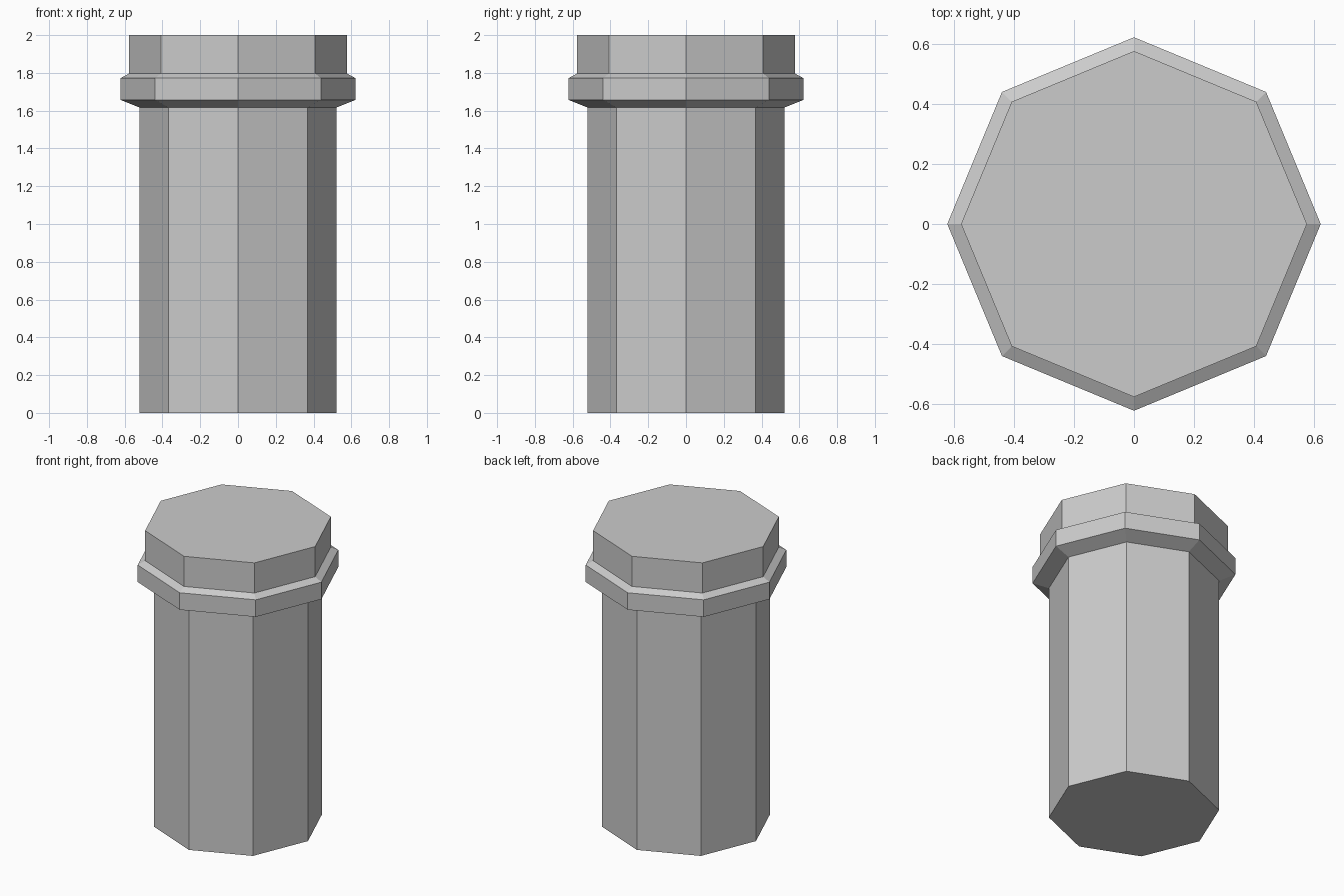
import bpy
import bmesh
from math import cos, sin, tau

SIDES = 8

if "Cube" in bpy.data.objects:
    bpy.data.objects.remove(bpy.data.objects["Cube"], do_unlink=True)

grey = bpy.data.materials.new("plain grey")
grey.use_nodes = True
colour = (0.6, 0.6, 0.6, 1)
grey.diffuse_color = colour
grey.node_tree.nodes["Principled BSDF"].inputs["Base Color"].default_value = colour


def octagonal_solid(name, profile):
    """Sweep (radius, height) steps into a flat-faced capped solid."""
    bm = bmesh.new()
    rings = [[bm.verts.new((r * cos(tau * i / SIDES), r * sin(tau * i / SIDES), z))
              for i in range(SIDES)] for r, z in profile]
    for low, high in zip(rings, rings[1:]):
        for i in range(SIDES):
            j = (i + 1) % SIDES
            bm.faces.new((low[i], low[j], high[j], high[i]))
    bm.faces.new(rings[0][::-1])
    bm.faces.new(rings[-1])
    mesh = bpy.data.meshes.new(name)
    bm.to_mesh(mesh)
    bm.free()
    mesh.materials.append(grey)
    obj = bpy.data.objects.new(name, mesh)
    bpy.context.collection.objects.link(obj)
    return obj


# Shaft, flared collar and cap as one continuous column
octagonal_solid("collared_column", [
    (0.522, 0), (0.522, 1.617),        # shaft
    (0.622, 1.657), (0.622, 1.772),    # collar
    (0.576, 1.797), (0.576, 2),        # cap
])
